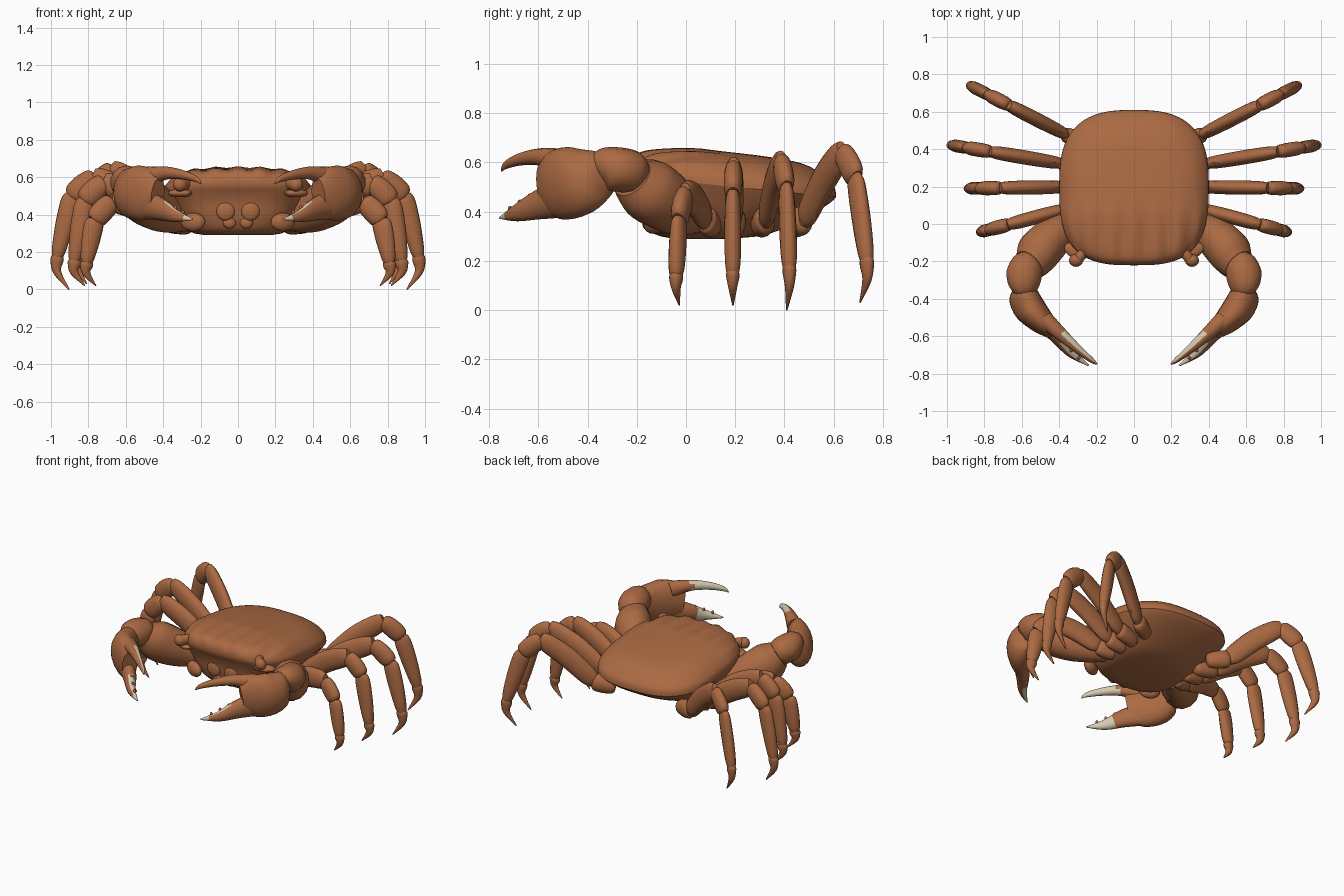
import bpy, bmesh, math
from mathutils import Vector

if "Cube" in bpy.data.objects:
    bpy.data.objects.remove(bpy.data.objects["Cube"], do_unlink=True)


def material(name, rgb):
    m = bpy.data.materials.new(name)
    m.use_nodes = True
    m.diffuse_color = (*rgb, 1)
    bsdf = m.node_tree.nodes["Principled BSDF"]
    bsdf.inputs["Base Color"].default_value = (*rgb, 1)
    bsdf.inputs["Roughness"].default_value = 0.7
    return m


SHELL = material("rust brown shell", (0.41, 0.145, 0.056))
CREAM = material("cream claw tip", (0.67, 0.59, 0.43))


def finish(bm, name, angle=40, rule=None):
    """Turn a bmesh into a smooth shaded object; rule picks cream faces."""
    bmesh.ops.recalc_face_normals(bm, faces=bm.faces)
    bm.normal_update()
    if rule:
        for f in bm.faces:
            f.material_index = int(rule(f.calc_center_median(), f.normal))
    mesh = bpy.data.meshes.new(name)
    bm.to_mesh(mesh)
    bm.free()
    mesh.materials.append(SHELL)
    if rule:
        mesh.materials.append(CREAM)
    ob = bpy.data.objects.new(name, mesh)
    bpy.context.collection.objects.link(ob)
    bpy.ops.object.select_all(action="DESELECT")
    ob.select_set(True)
    bpy.context.view_layer.objects.active = ob
    bpy.ops.object.shade_smooth_by_angle(angle=math.radians(angle))
    return ob


def loft(rings):
    """Skin a list of closed point rings and cap both ends."""
    bm = bmesh.new()
    loops = [[bm.verts.new(p) for p in ring] for ring in rings]
    n = len(loops[0])
    for a, b in zip(loops, loops[1:]):
        for i in range(n):
            j = (i + 1) % n
            bm.faces.new((a[i], a[j], b[j], b[i]))
    bm.faces.new(loops[0])
    bm.faces.new(loops[-1])
    return bm


def spline(keys, steps):
    """Smooth interpolation through keys of any dimension."""
    k = [Vector(v) for v in keys]
    out = []
    for i in range(len(k) - 1):
        p0, p1, p2, p3 = k[max(i - 1, 0)], k[i], k[i + 1], k[min(i + 2, len(k) - 1)]
        m1, m2 = (p2 - p0) * 0.5, (p3 - p1) * 0.5
        for s in range(steps):
            t = s / steps
            out.append(p1 * (2*t**3 - 3*t*t + 1) + m1 * (t**3 - 2*t*t + t)
                       + p2 * (3*t*t - 2*t**3) + m2 * (t**3 - t*t))
    return out + [k[-1]]


def limb(name, keys, thin_axis, side, rule=None, sides=14, steps=4):
    """Oval tube; keys are x, y, z, tall radius, thin radius."""
    pts = spline(keys, steps)
    thin = Vector(thin_axis).normalized()
    rings = []
    for i, p in enumerate(pts):
        a, b = pts[max(i - 1, 0)], pts[min(i + 1, len(pts) - 1)]
        tangent = (Vector(b[:3]) - Vector(a[:3])).normalized()
        tall = thin.cross(tangent).normalized()
        ring = []
        for j in range(sides):
            w = math.tau * j / sides
            v = Vector(p[:3]) + tall * math.cos(w) * max(p[3], 0.003) + thin * math.sin(w) * max(p[4], 0.003)
            ring.append((v.x * side, v.y, v.z))
        rings.append(ring)
    return finish(loft(rings), name, 45, rule)


def ball(name, centre, size, tilt=0):
    bm = bmesh.new()
    bmesh.ops.create_uvsphere(bm, u_segments=16, v_segments=10, radius=1)
    for v in bm.verts:
        v.co = Vector((v.co.x * size[0], v.co.y * size[1], v.co.z * size[2]))
    ob = finish(bm, name)
    ob.location = centre
    ob.rotation_euler.z = tilt
    return ob


# Carapace and belly: rings of height, half width, front, back, outline squareness
body_keys = [
    (.29, .17, -.04, .18, 2.4), (.31, .26, -.13, .33, 2.6), (.38, .32, -.165, .46, 2.8),
    (.46, .37, -.18, .56, 3), (.515, .40, -.20, .61, 3.1)]
top_keys = [
    (.515, .40, -.20, .61, 3.1), (.56, .39, -.22, .60, 3.1), (.61, .335, -.212, .54, 3.1),
    (.64, .25, -.17, .46, 2.9), (.652, .13, -.04, .32, 2.6), (.655, .02, .12, .16, 2)]


def body_ring(key, n=96):
    z, half, front, back, power = key
    ring = []
    for i in range(n):
        c, s = math.cos(math.tau * i / n), math.sin(math.tau * i / n)
        p = power if s < 0 else power - .35
        x = half * math.copysign(abs(c) ** (2 / p), c)
        y = (front + back) / 2 + (back - front) / 2 * math.copysign(abs(s) ** (2 / p), s)
        fall = 0.10 * max(0, y - 0.05) if z > 0.5 else 0.10 * max(0, y - 0.05) * (z - .29) / .21
        ripple = 0
        if z > 0.585:
            ripple = 0.007 * math.cos(x * math.tau / 0.12) * min(1, max(0, (0.15 - y) / 0.2))
        ring.append((x, y, z - fall + ripple))
    return ring


finish(loft([body_ring(k) for k in spline(body_keys, 3)[:-1] + spline(top_keys, 5)]), "carapace", 30)


def segment(a, b, ra, rb, thin, lift=0):
    """Keys for one leg joint, rounded at both ends and arched by lift."""
    keys = []
    for t, k in ((-.03, .6), (.1, .95), (.5, 1.08), (.88, 1), (1.03, .7)):
        p = a.lerp(b, t)
        p.z += lift * math.sin(math.pi * min(max(t, 0), 1))
        r = (ra + (rb - ra) * t) * k
        keys.append((*p, r, thin * k))
    return keys


# Walking legs: base, outermost point, knee height, ankle height, tip height, knee fraction
legs = [
    ((.25, .11), (.81, -.04), .53, .14, .02, .75),
    ((.25, .20), (.875, .19), .635, .15, .02, .74),
    ((.25, .30), (.967, .42), .66, .17, .0, .72),
    ((.25, .42), (.865, .735), .70, .20, .03, .68),
]


def walking_leg(number, side):
    base, outer, top, ankle_z, tip_z, bend = legs[number]
    b, o = Vector(base), Vector(outer)

    def at(f, z):
        p = b.lerp(o, f)
        return Vector((p.x, p.y, z))

    hip, knee = at(.2, .37), at(bend, top - .06)
    wrist, ankle = at(bend + .17, top - .16), at(1, ankle_z)
    d = o - b
    n = (d.y, -d.x, 0)
    tag = f"{'left' if side > 0 else 'right'}_leg_{number + 1}_"
    limb(tag + "hip", segment(at(0, .34), hip, .05, .06, .042), n, side)
    limb(tag + "thigh", segment(hip, knee, .066, .064, .036, .022), n, side)
    limb(tag + "knee", segment(knee, wrist, .056, .058, .036, .006), n, side)
    limb(tag + "shin", segment(wrist, ankle, .058, .036, .032, .006), n, side)
    mid = at(1, ankle_z * .55 + tip_z * .45)
    limb(tag + "toe", [(*at(1, ankle_z + .015), .028, .022), (*at(1.0, ankle_z - .01), .036, .028),
                       (*mid, .022, .018), (*at(.91, tip_z), .003, .003)], n, side)


def claw(side):
    tag = "left_claw_" if side > 0 else "right_claw_"
    outer = Vector((.74, -.67, 0))

    def inward(n):
        return -(n.x * side * outer.x + n.y * outer.y)

    # Upper arm and wrist
    limb(tag + "arm", [(.26, .06, .37, .06, .06), (.36, -.01, .40, .10, .085), (.445, -.08, .44, .125, .112),
                       (.52, -.16, .495, .13, .118), (.56, -.22, .54, .09, .09)], (.67, .74, 0), side)
    limb(tag + "wrist", [(.56, -.17, .55, .05, .05), (.57, -.21, .56, .085, .085), (.59, -.28, .572, .09, .098),
                         (.60, -.34, .57, .085, .08), (.60, -.37, .56, .05, .05)], (.94, .33, 0), side)
    # Swollen hand
    limb(tag + "hand", [(.60, -.30, .55, .06, .05), (.605, -.355, .545, .105, .08), (.565, -.44, .52, .142, .087),
                        (.49, -.525, .512, .142, .068), (.43, -.575, .50, .10, .047)], outer, side, sides=20)
    # Fixed lower finger and hinged upper finger
    limb(tag + "lower_finger", [(.50, -.51, .455, .08, .05), (.415, -.595, .43, .062, .042),
                                (.335, -.69, .394, .034, .026), (.243, -.757, .375, .004, .004)], outer, side,
         lambda c, n: c.y < -.735 or (c.y < -.63 and inward(n) + max(n.z, 0) > .1))
    limb(tag + "upper_finger", [(.48, -.51, .60, .058, .05), (.39, -.59, .622, .036, .036),
                                (.30, -.67, .614, .026, .024), (.225, -.73, .59, .016, .014),
                                (.197, -.75, .565, .003, .003)], outer, side,
         lambda c, n: c.y < -.58 and inward(n) > .05)
    # Biting teeth
    for i in range(3):
        t = i / 2
        ball(tag + "tooth", (side * (.375 - .08 * t), -.635 - .08 * t, .463 - .05 * t), (.009, .009, .011))


for side in (1, -1):
    for number in range(len(legs)):
        walking_leg(number, side)
    claw(side)
    tag = "left_" if side > 0 else "right_"
    # Eyes on short stalks
    limb(tag + "eye_stalk", [(.26, -.13, .565, .03, .03), (.285, -.17, .565, .034, .034),
                             (.305, -.205, .562, .03, .03)], (1, 0, 0), side)
    ball(tag + "eye", (side * .31, -.195, .562), (.038, .034, .038))
    ball(tag + "eye_socket", (side * .31, -.145, .515), (.07, .04, .022), side * .4)
    # Mouth plates
    ball(tag + "mouth_plate", (side * .066, -.17, .42), (.05, .018, .052))
    ball(tag + "jaw", (side * .045, -.158, .355), (.035, .02, .03))
    ball(tag + "cheek", (side * .24, -.135, .36), (.07, .035, .05), side * .4)
